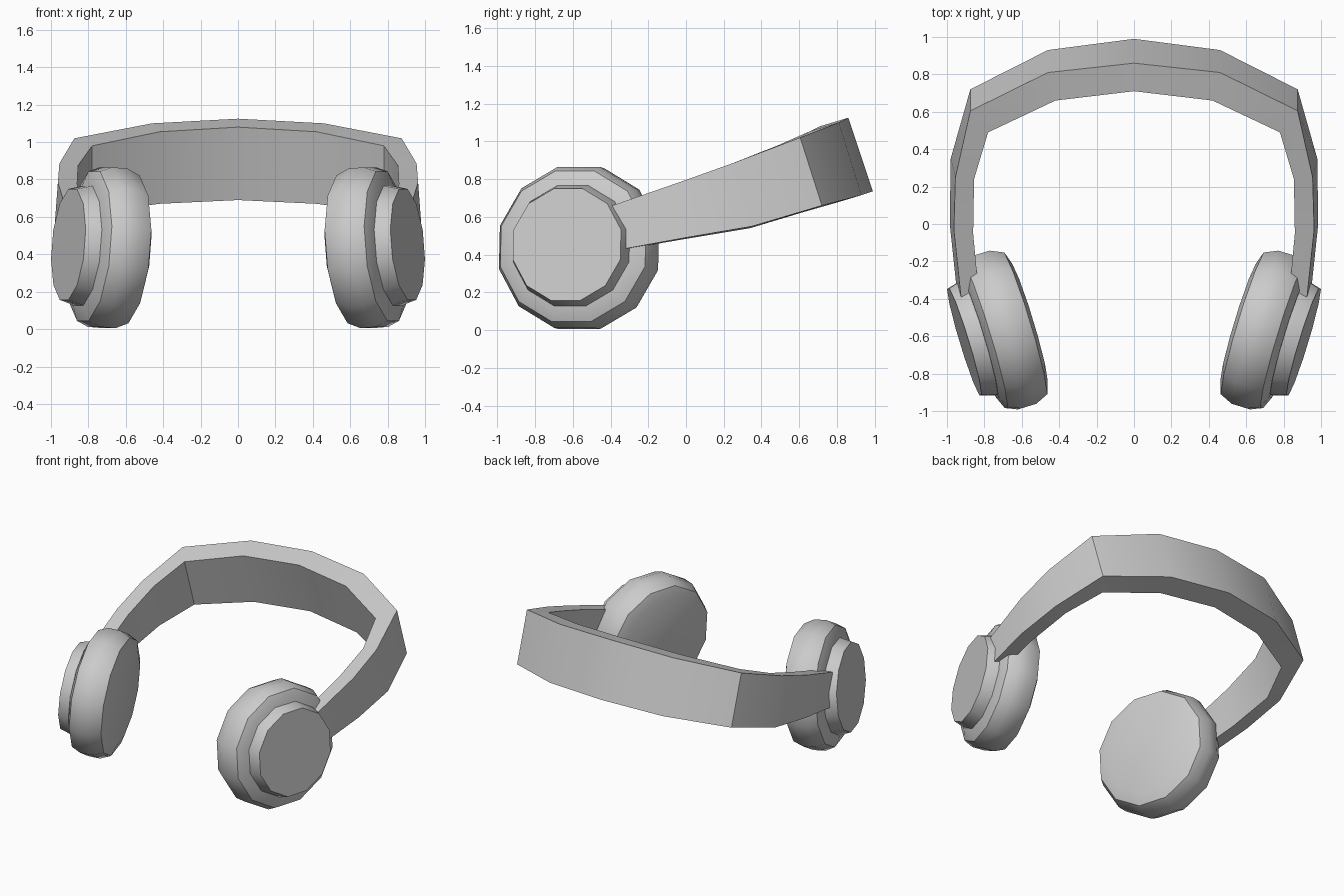
import bpy, bmesh, math
from mathutils import Vector

if "Cube" in bpy.data.objects:
    bpy.data.objects.remove(bpy.data.objects["Cube"])

grey = bpy.data.materials.new("light_grey")
grey.diffuse_color = (0.6, 0.6, 0.6, 1)
grey.use_nodes = True
grey.node_tree.nodes["Principled BSDF"].inputs["Base Color"].default_value = grey.diffuse_color


def finish(name, bm, angle=35):
    bmesh.ops.recalc_face_normals(bm, faces=bm.faces)
    mesh = bpy.data.meshes.new(name)
    bm.to_mesh(mesh)
    bm.free()
    mesh.materials.append(grey)
    ob = bpy.data.objects.new(name, mesh)
    bpy.context.collection.objects.link(ob)
    bpy.ops.object.select_all(action='DESELECT')
    ob.select_set(True)
    bpy.context.view_layer.objects.active = ob
    bpy.ops.object.shade_smooth_by_angle(angle=math.radians(angle))
    return ob


def skin(rings):
    """Join closed rings of points and cap both ends."""
    bm = bmesh.new()
    rows = [[bm.verts.new(p) for p in ring] for ring in rings]
    n = len(rows[0])
    for a, b in zip(rows, rows[1:]):
        for i in range(n):
            j = (i + 1) % n
            bm.faces.new((a[i], a[j], b[j], b[i]))
    bm.faces.new(rows[0])
    bm.faces.new(rows[-1])
    return bm


def turned(name, side, profile):
    """Twelve-sided turned part on the tilted ear axis; profile is (depth, radius)."""
    axis = Vector((0.954 * side, -0.29, 0.08)).normalized()
    u = axis.cross(Vector((0, 0, 1))).normalized()
    v = axis.cross(u)
    origin = Vector((0.575 * side, -0.53, 0.425))
    angles = [math.radians(15 + 30 * k) for k in range(12)]
    rings = [[origin + axis * s + (u * math.cos(a) + v * math.sin(a)) * r
              for a in angles] for s, r in profile]
    return finish(name, skin(rings))


# Ear cushions and outer caps
cushion = [(-0.012, 0.34), (0.012, 0.41), (0.085, 0.443), (0.17, 0.443),
           (0.235, 0.415), (0.265, 0.345)]
cap = [(0.235, 0.335), (0.265, 0.332), (0.348, 0.308)]
for label, side in (("left", -1), ("right", 1)):
    turned(label + "_ear_cushion", side, cushion)
    turned(label + "_ear_cap", side, cap)

# Headband: half the stations from the crown to the ear, then mirrored
outer_top = [(0, .86, 1.125), (.46, .81, 1.10), (.875, .605, 1.02),
             (.955, .25, .885), (.963, -.03, .785), (.925, -.39, .66)]
outer_low = [(0, .99, .735), (.46, .93, .715), (.875, .72, .66),
             (.98, .35, .55), (.985, 0, .49), (.95, -.33, .43)]
inner_top = [(0, .71, 1.08), (.42, .66, 1.055), (.78, .49, .98),
             (.855, .24, .875), (.86, -.05, .775), (.83, -.37, .66)]
half = []
for ot, ol, it in zip(outer_top, outer_low, inner_top):
    ot, ol, it = Vector(ot), Vector(ol), Vector(it)
    half.append([ot, ol, it + ol - ot, it])
mirrored = [[Vector((-p.x, p.y, p.z)) for p in ring] for ring in half[:0:-1]]
finish("headband", skin(mirrored + half), 30)
